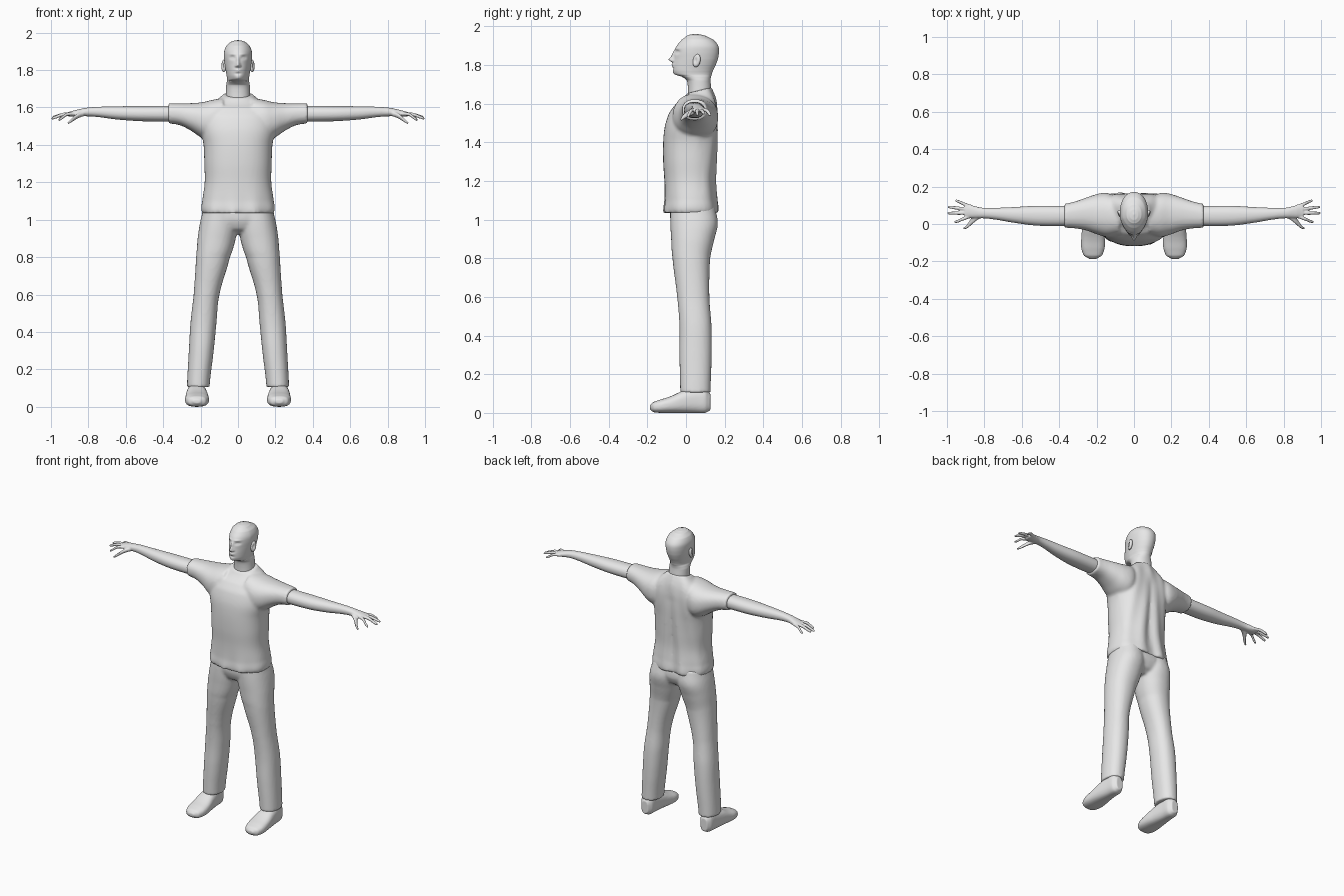
import bpy
import bmesh
from math import sin, cos, pi, exp, copysign
from mathutils import Matrix, Vector

cube = bpy.data.objects.get("Cube")
if cube:
    bpy.data.objects.remove(cube)

grey = bpy.data.materials.new("light_grey")
grey.use_nodes = True
grey.diffuse_color = (0.8, 0.8, 0.8, 1)
grey.node_tree.nodes["Principled BSDF"].inputs["Base Color"].default_value = (0.8, 0.8, 0.8, 1)


def spline(rows, steps):
    """Smoothly resample rows of section values."""
    out = []
    for i in range(len(rows) - 1):
        p = [rows[max(0, min(len(rows) - 1, i + k))] for k in (-1, 0, 1, 2)]
        for j in range(steps):
            t = j / steps
            row = [b + (c - a) * t / 2 + (a - 2.5 * b + 2 * c - d / 2) * t * t
                   + (1.5 * (b - c) + (d - a) / 2) * t ** 3 for a, b, c, d in zip(*p)]
            row[0] = rows[i][0] + (rows[i + 1][0] - rows[i][0]) * t
            out.append(row)
    return out + [list(rows[-1])]


def loft(bm, axis, rows, side=1, power=2.2, sides=40, steps=6, shape=None):
    """Rounded sections (position, a min, a max, b min, b max) joined along an axis."""
    rings = []
    for t, a0, a1, b0, b1 in spline(rows, steps):
        ring = []
        for k in range(sides):
            u, v = cos(2 * pi * k / sides), sin(2 * pi * k / sides)
            u = copysign(abs(u) ** (2 / power), u)
            v = copysign(abs(v) ** (2 / power), v)
            a = (a0 + a1 + (a1 - a0) * u) / 2
            b = (b0 + b1 + (b1 - b0) * v) / 2
            co = Vector({"X": (t, a, b), "Y": (a, t, b), "Z": (a, b, t)}[axis])
            if shape:
                co = shape(co)
            co.x *= side
            ring.append(bm.verts.new(co))
        rings.append(ring)
    for low, high in zip(rings, rings[1:]):
        for k in range(sides):
            n = (k + 1) % sides
            bm.faces.new((low[k], low[n], high[n], high[k]))
    bm.faces.new(rings[0])
    bm.faces.new(rings[-1])


def even(rows):
    """Expand (position, half width, front, back) to full sections."""
    return [(z, -w, w, f, b) for z, w, f, b in rows]


def finish(bm, name, voxel=0, smooth=3):
    """Turn the lofts into one smooth object, fused where a voxel size is given."""
    bmesh.ops.recalc_face_normals(bm, faces=bm.faces)
    for f in bm.faces:
        f.smooth = True
    mesh = bpy.data.meshes.new(name)
    bm.to_mesh(mesh)
    bm.free()
    mesh.materials.append(grey)
    obj = bpy.data.objects.new(name, mesh)
    bpy.context.collection.objects.link(obj)
    if voxel:
        fuse = obj.modifiers.new("fuse", "REMESH")
        fuse.mode = "VOXEL"
        fuse.voxel_size = voxel
        fuse.use_smooth_shade = True
        soft = obj.modifiers.new("soften", "SMOOTH")
        soft.factor = 0.5
        soft.iterations = smooth
    return obj


# Head and neck: face features are soft bumps (x, z, x radius, z radius, depth)
features = [
    (0, 1.828, .011, .013, .024), (0, 1.852, .008, .02, .011),
    (.011, 1.822, .006, .006, .007), (.03, 1.866, .014, .009, -.010),
    (.03, 1.865, .008, .005, .004), (.026, 1.885, .02, .006, .004),
    (0, 1.798, .018, .008, .008), (0, 1.797, .02, .002, -.004),
    (0, 1.78, .016, .006, -.004), (0, 1.757, .015, .011, .004),
]


def face(co):
    if co.y < .03:
        if co.z > 1.74:
            co.x *= 1 - 1.8 * (.03 - co.y)
        fade = min(1, (.03 - co.y) / .04)
        for x, z, rx, rz, depth in features:
            d = ((abs(co.x) - x) / rx) ** 2 + ((co.z - z) / rz) ** 2
            co.y -= depth * exp(-d) * fade
    return co


bm = bmesh.new()
loft(bm, "Z", even([
    (1.6, .066, .01, .13), (1.68, .064, .01, .13), (1.72, .063, .004, .127),
    (1.738, .06, -.02, .129), (1.75, .058, -.055, .133), (1.77, .061, -.067, .14),
    (1.8, .066, -.067, .154), (1.83, .071, -.063, .165), (1.87, .075, -.059, .171),
    (1.9, .074, -.047, .166), (1.93, .062, -.022, .142), (1.95, .04, .004, .103),
    (1.957, .022, .022, .077), (1.96, .004, .045, .055)]),
    power=2.15, sides=120, steps=10, shape=face)
finish(bm, "head")

# Ears: tilted flattened rims with a hollow inside
for side, name in ((1, "left_ear"), (-1, "right_ear")):
    bm = bmesh.new()
    bmesh.ops.create_uvsphere(bm, u_segments=32, v_segments=20, radius=1)
    for v in bm.verts:
        if v.co.x > 0:
            v.co.x -= .7 * exp(-((v.co.y + .2) ** 2 + v.co.z ** 2) / .2)
    place = (Matrix.Translation((.076, .055, 1.822)) @ Matrix.Rotation(-.2, 4, "X")
             @ Matrix.Rotation(-.3, 4, "Z") @ Matrix.Diagonal((.012, .02, .034, 1)))
    bmesh.ops.transform(bm, matrix=Matrix.Diagonal((side, 1, 1, 1)) @ place, verts=bm.verts)
    finish(bm, name)


# Shirt: torso with a spine groove and hem folds, fused with the sleeves
def cloth(co):
    if co.z > 1.6:
        co.z += (co.y - .065) * .25 * (co.z - 1.6) / .065
    hem = exp(-(co.z - 1.04) / .06)
    co.y += .005 * sin(co.x * 55) * hem
    if co.y > .08:
        co.y -= .014 * exp(-(co.x / .035) ** 2) * min(1, max(0, (1.62 - co.z) / .1))
        co.y += .004 * sin(abs(co.x) * 60 + co.z * 9)
    return co


bm = bmesh.new()
loft(bm, "Z", even([
    (1.035, .193, -.115, .17), (1.06, .197, -.115, .17), (1.1, .191, -.111, .165),
    (1.2, .178, -.112, .158), (1.3, .18, -.118, .162), (1.4, .184, -.118, .167),
    (1.48, .2, -.11, .17), (1.55, .2, -.088, .168), (1.6, .175, -.052, .16),
    (1.635, .12, -.02, .147), (1.668, .08, .002, .132)]),
    power=2.35, sides=72, shape=cloth)
for side in (1, -1):
    loft(bm, "X", [
        (.08, -.06, .14, 1.44, 1.65), (.14, -.07, .165, 1.42, 1.64),
        (.19, -.058, .162, 1.435, 1.628), (.25, -.036, .143, 1.475, 1.623),
        (.31, -.024, .122, 1.505, 1.622), (.372, -.02, .108, 1.514, 1.622)],
        side, power=2.3)
finish(bm, "shirt", .009, 4)

# Arms with palm, four fingers and thumb
fingers = [  # base y, tip x, tip y, tip z
    (.094, .957, .123, 1.54), (.077, .995, .09, 1.546),
    (.059, .998, .058, 1.54), (.041, .962, .012, 1.533)]
for side, name in ((1, "left_arm"), (-1, "right_arm")):
    bm = bmesh.new()
    loft(bm, "X", [
        (.3, -.005, .095, 1.525, 1.608), (.4, -.011, .097, 1.524, 1.609),
        (.53, -.008, .097, 1.527, 1.608), (.65, .008, .09, 1.536, 1.606),
        (.76, .026, .086, 1.55, 1.603), (.82, .031, .088, 1.553, 1.597),
        (.87, .032, .1, 1.551, 1.586), (.905, .033, .104, 1.551, 1.577)], side)
    for y, tx, ty, tz in fingers:
        loft(bm, "X", [(x, cy - r, cy + r, cz - r, cz + r) for x, cy, cz, r in (
            (.87, y, 1.566, .009), ((.87 + tx) / 2, (y + ty) / 2, 1.563, .0095),
            (tx - .01, ty, tz + .004, .008), (tx, ty, tz, .005))], side, sides=16)
    loft(bm, "X", [
        (.825, .028, .06, 1.553, 1.582), (.86, .004, .044, 1.54, 1.567),
        (.89, -.022, .002, 1.521, 1.542), (.912, -.03, -.018, 1.51, 1.522)],
        side, sides=20)
    finish(bm, name, .0045, 3)

# Trousers: pelvis fused with two spread legs
bm = bmesh.new()
loft(bm, "Z", even([
    (.925, .07, -.02, .1), (.95, .15, -.06, .135), (1, .192, -.081, .155),
    (1.08, .175, -.082, .145)]), power=2.3)
for side in (1, -1):
    loft(bm, "Z", [
        (.105, .152, .273, -.03, .127), (.3, .13, .263, -.034, .133),
        (.45, .115, .254, -.034, .132), (.6, .099, .237, -.046, .121),
        (.8, .043, .224, -.07, .125), (.9, .012, .216, -.077, .147),
        (.98, 0, .204, -.081, .165), (1.07, 0, .185, -.08, .15)], side)
finish(bm, "trousers", .009, 4)

# Shoes
for side, name in ((1, "left_shoe"), (-1, "right_shoe")):
    bm = bmesh.new()
    loft(bm, "Y", [
        (-.187, .2, .24, .018, .04), (-.17, .172, .268, .004, .056),
        (-.13, .157, .282, 0, .07), (-.08, .156, .282, 0, .086),
        (-.02, .164, .277, 0, .113), (.05, .173, .268, 0, .13),
        (.1, .178, .262, 0, .13), (.126, .195, .245, .012, .1)],
        side, power=2.6)
    finish(bm, name, .006, 3)
